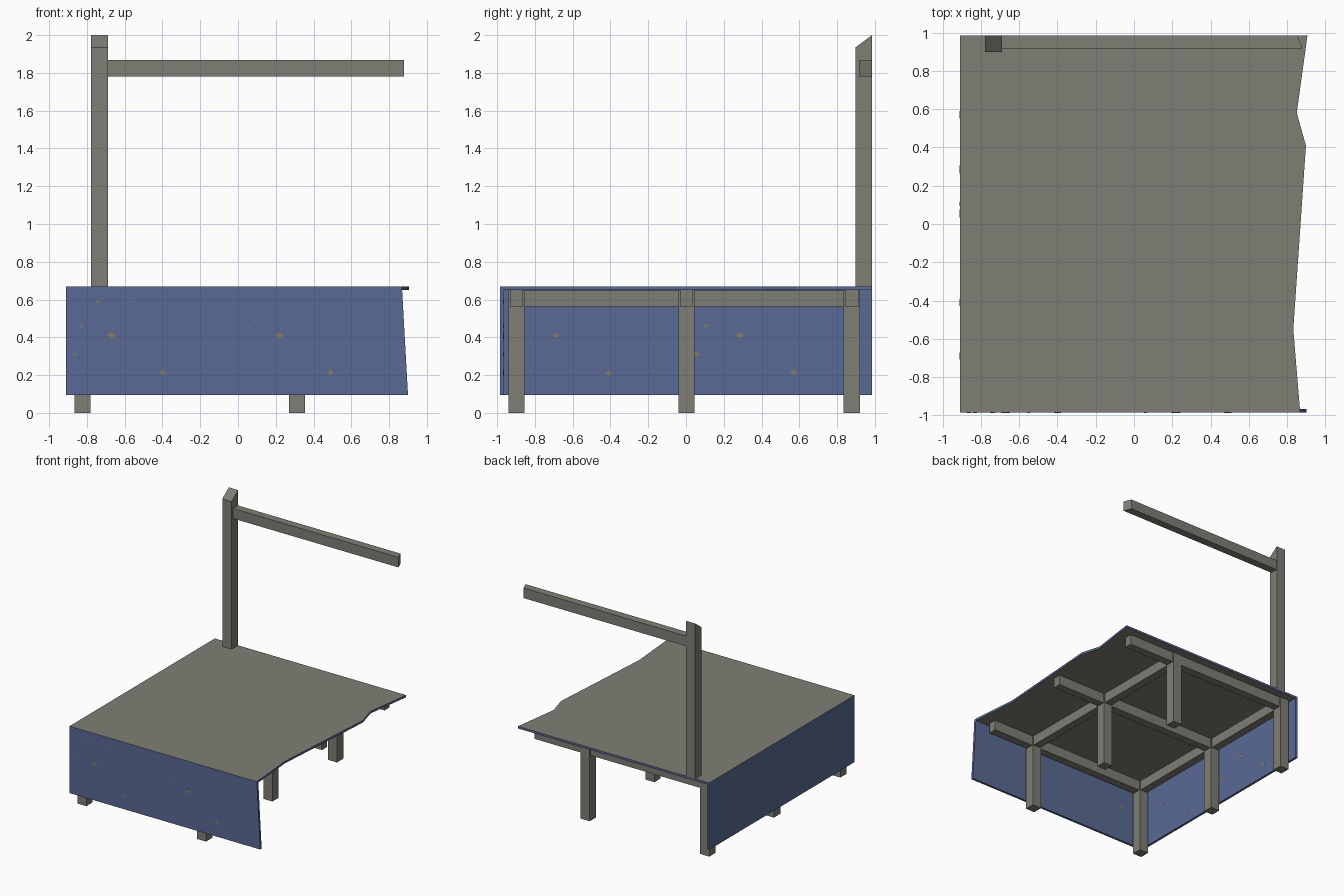
import bpy, bmesh, math
from mathutils import Vector

if "Cube" in bpy.data.objects:
    bpy.data.objects.remove(bpy.data.objects["Cube"])


def material(name, rgb):
    m = bpy.data.materials.new(name)
    m.diffuse_color = (*rgb, 1.0)
    m.use_nodes = True
    m.node_tree.nodes["Principled BSDF"].inputs["Base Color"].default_value = m.diffuse_color
    return m


wood = material("weathered grey wood", (0.212, 0.209, 0.178))
cloth = material("faded blue cloth", (0.100, 0.143, 0.300))
stain = material("tan stain", (0.235, 0.200, 0.135))


def add_prism(bm, pts, axis, a, b):
    """Extrude a 2D outline along an axis from a to b."""
    def place(p, d):
        return {"x": (d, p[0], p[1]), "y": (p[0], d, p[1]), "z": (p[0], p[1], d)}[axis]
    lo = [bm.verts.new(place(p, a)) for p in pts]
    hi = [bm.verts.new(place(p, b)) for p in pts]
    bm.faces.new(lo)
    bm.faces.new(hi)
    n = len(pts)
    for i in range(n):
        j = (i + 1) % n
        bm.faces.new((lo[i], lo[j], hi[j], hi[i]))


def finish(name, bm, *mats):
    bmesh.ops.recalc_face_normals(bm, faces=bm.faces)
    me = bpy.data.meshes.new(name)
    bm.to_mesh(me)
    bm.free()
    for m in mats:
        me.materials.append(m)
    ob = bpy.data.objects.new(name, me)
    bpy.context.collection.objects.link(ob)
    return ob


def prism(name, pts, axis, a, b, mat):
    bm = bmesh.new()
    add_prism(bm, pts, axis, a, b)
    return finish(name, bm, mat)


def rect(u0, u1, v0, v1):
    return [(u0, v0), (u1, v0), (u1, v1), (u0, v1)]


X0, Y0, Y1 = -0.91, -0.985, 0.985
DECK0, DECK1 = 0.65, 0.668
T = 0.02  # cloth thickness

# Deck with a broken right edge: wooden faces, blue rim
deck = prism("deck", [(X0, Y0), (0.868, Y0), (0.832, -0.55), (0.898, 0.41),
                      (0.85, 0.58), (0.906, Y1), (X0, Y1)], "z", DECK0, DECK1, wood)
deck.data.materials.append(cloth)
for f in deck.data.polygons:
    f.material_index = 0 if abs(f.normal.z) > 0.5 else 1

# Cloth skirts on the front and left sides
prism("front_skirt", [(X0, 0.095), (0.90, 0.095), (0.869, DECK0), (X0, DECK0)],
      "y", Y0, Y0 + T, cloth)
prism("left_skirt", rect(Y0 + T, Y1, 0.095, DECK0), "x", X0, X0 + T, cloth)


# Small ragged stains showing on both faces of the skirts
def stains(name, axis, a, b, spots):
    bm = bmesh.new()
    for u, z, r in spots:
        pts = []
        for i in range(8):
            t = i * math.pi / 4
            k = r if i % 2 == 0 else r * 0.7
            pts.append((u + k * math.cos(t), z + 0.8 * k * math.sin(t)))
        add_prism(bm, pts, axis, a, b)
    finish(name, bm, stain)


stains("front_stains", "y", Y0 - 0.001, Y0 + T + 0.001,
       [(-0.67, 0.41, 0.023), (0.22, 0.41, 0.023), (-0.40, 0.215, 0.019),
        (0.49, 0.215, 0.019), (-0.74, 0.59, 0.013), (-0.865, 0.31, 0.01),
        (-0.83, 0.46, 0.01), (0.06, 0.455, 0.007), (-0.55, 0.59, 0.006)])
stains("left_stains", "x", X0 - 0.001, X0 + T + 0.001,
       [(-0.69, 0.41, 0.018), (0.285, 0.41, 0.022), (-0.41, 0.21, 0.019),
        (0.57, 0.215, 0.02), (0.055, 0.31, 0.02), (0.105, 0.46, 0.012)])

# Legs, long beams with broken right ends, and cross beams
LEG = 0.043
leg_x = (-0.823, 0.312)
rows = (("front", -0.898, 0.75), ("middle", 0.002, 0.82), ("back", 0.878, 0.80))
for row, y, end in rows:
    for side, x in zip(("left", "right"), leg_x):
        prism(f"{row}_{side}_leg", rect(x - LEG, x + LEG, y - LEG, y + LEG),
              "z", 0.0, DECK0 - 0.002, wood)
    prism(f"{row}_beam", rect(y - 0.035, y + 0.035, 0.562, DECK0),
          "x", leg_x[0] - 0.03, end, wood)
for side, x in zip(("left", "right"), leg_x):
    prism(f"{side}_cross_beam", rect(x - 0.035, x + 0.035, 0.564, DECK0 - 0.001),
          "y", rows[0][1], rows[2][1], wood)

# Back post with a slanted top, and the broken hand rail
prism("back_post", [(0.897, DECK1), (Y1, DECK1), (Y1, 2.0), (0.897, 1.935)],
      "x", -0.777, -0.689, wood)
prism("hand_rail", [(-0.689, 0.917), (0.88, 0.917), (0.853, Y1 - 0.001), (-0.689, Y1 - 0.001)],
      "z", 1.782, 1.868, wood)
